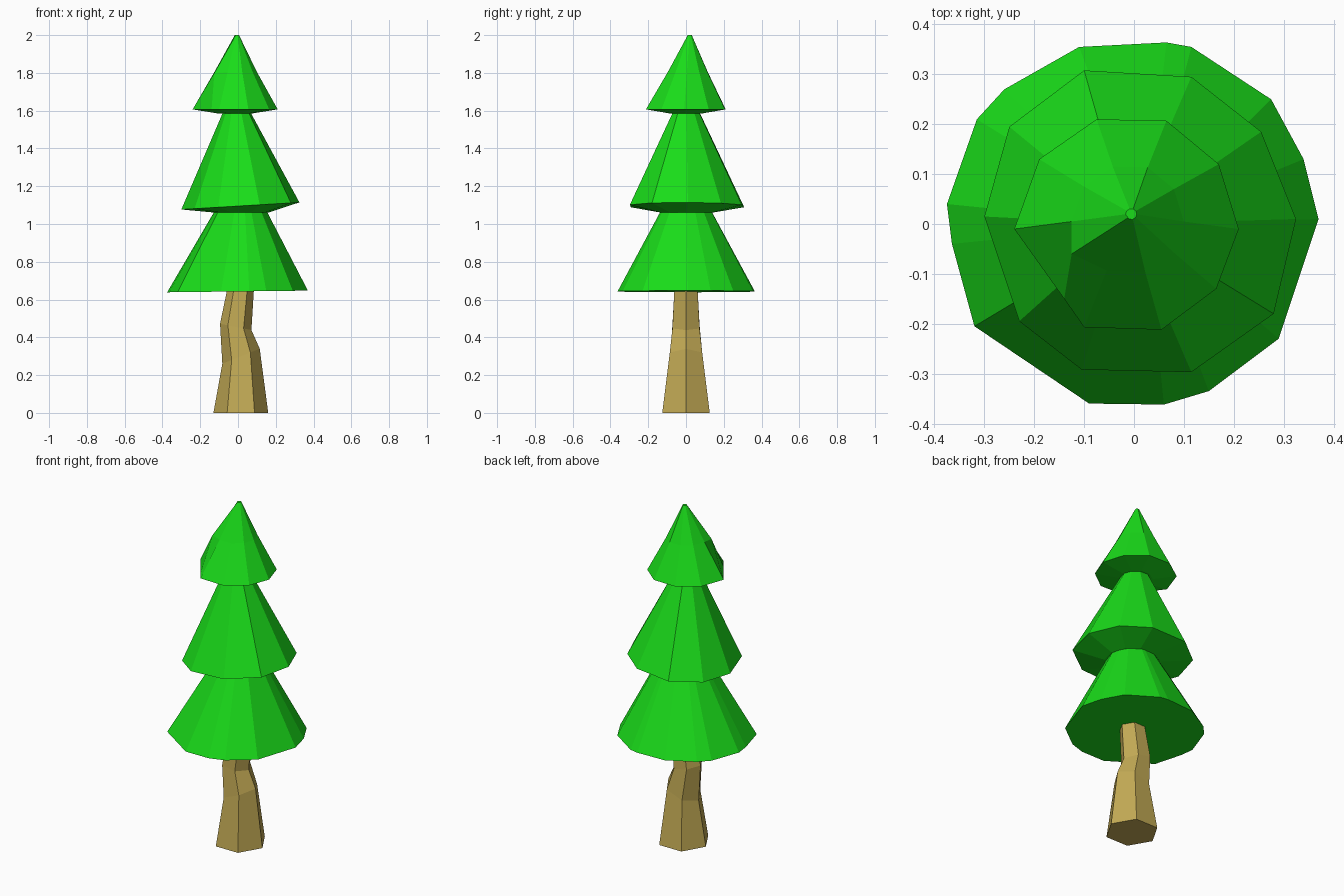
import bpy, bmesh
from math import cos, sin, pi

if "Cube" in bpy.data.objects:
    bpy.data.objects.remove(bpy.data.objects["Cube"])


def material(name, color):
    m = bpy.data.materials.new(name)
    m.diffuse_color = color
    m.use_nodes = True
    m.node_tree.nodes["Principled BSDF"].inputs["Base Color"].default_value = m.diffuse_color
    return m


def loft(name, rings, mat):
    """Join equal-length rings of points with flat faces and cap both ends."""
    bm = bmesh.new()
    loops = [[bm.verts.new(p) for p in ring] for ring in rings]
    for a, b in zip(loops, loops[1:]):
        n = len(a)
        for i in range(n):
            j = (i + 1) % n
            bm.faces.new((a[i], a[j], b[j], b[i]))
    bm.faces.new(loops[0][::-1])
    bm.faces.new(loops[-1])
    bmesh.ops.recalc_face_normals(bm, faces=bm.faces)
    mesh = bpy.data.meshes.new(name)
    bm.to_mesh(mesh)
    bm.free()
    mesh.materials.append(mat)
    ob = bpy.data.objects.new(name, mesh)
    bpy.context.collection.objects.link(ob)


def ring(outline, s, z, dx=0, dy=0, tilt=0):
    """Scaled copy of an outline at height z, tilted along x."""
    return [(x * s + dx, y * s + dy, z + tilt * x * s) for x, y in outline]


green = material("needles", (0.01, 0.72, 0.01, 1))
brown = material("bark", (0.54, 0.40, 0.09, 1))

# Trunk: crooked tapering hexagon
hexagon = [(cos(i * pi / 3), sin(i * pi / 3)) for i in range(6)]
loft("trunk", [
    ring(hexagon, 0.145, 0.0, 0.015),
    ring(hexagon, 0.099, 0.30, 0.016, 0, 0.4),
    ring(hexagon, 0.083, 0.455, -0.012, 0, -0.2),
    ring(hexagon, 0.071, 0.65, 0.013),
], brown)

# Lower tier: uneven skirt
low = [(0.37, 0.01), (0.34, 0.13), (0.275, 0.25), (0.115, 0.355), (0.065, 0.364),
       (-0.11, 0.355), (-0.26, 0.27), (-0.315, 0.21), (-0.375, 0.04), (-0.365, -0.04),
       (-0.32, -0.205), (-0.09, -0.36), (0.06, -0.362), (0.15, -0.335), (0.29, -0.23)]
loft("lower_branches", [
    ring(low, 1, 0.643, 0, 0, 0.012),
    ring(low, 0.36, 1.075, 0.015),
], green)

# Middle tier: rim tilts up to the right, underside dips to the neck
mid = [(0.325, 0.01), (0.255, 0.185), (0.115, 0.295), (-0.10, 0.308), (-0.25, 0.195),
       (-0.30, 0.015), (-0.23, -0.195), (-0.105, -0.292), (0.115, -0.297), (0.28, -0.18)]
loft("middle_branches", [
    ring(mid, 0.45, 1.06, 0.015),
    ring(mid, 1, 1.095, 0, 0, 0.06),
    ring(mid, 0.22, 1.60, -0.01),
], green)

# Upper tier: one bulge at the front left, small off-centre tip
top = [(0.21, -0.01), (0.17, 0.12), (0.065, 0.207), (-0.075, 0.21), (-0.19, 0.13),
       (-0.24, -0.01), (-0.14, -0.15), (-0.1, -0.207), (0.055, -0.212), (0.165, -0.13)]
bulge = ring(top, 0.5, 1.805, -0.005, 0.01)
bulge[6] = (-0.125, -0.06, 1.80)
loft("upper_branches", [
    ring(top, 0.4, 1.585, -0.01),
    ring(top, 1, 1.607),
    bulge,
    ring(top, 0.05, 2.0, -0.005, 0.02),
], green)
